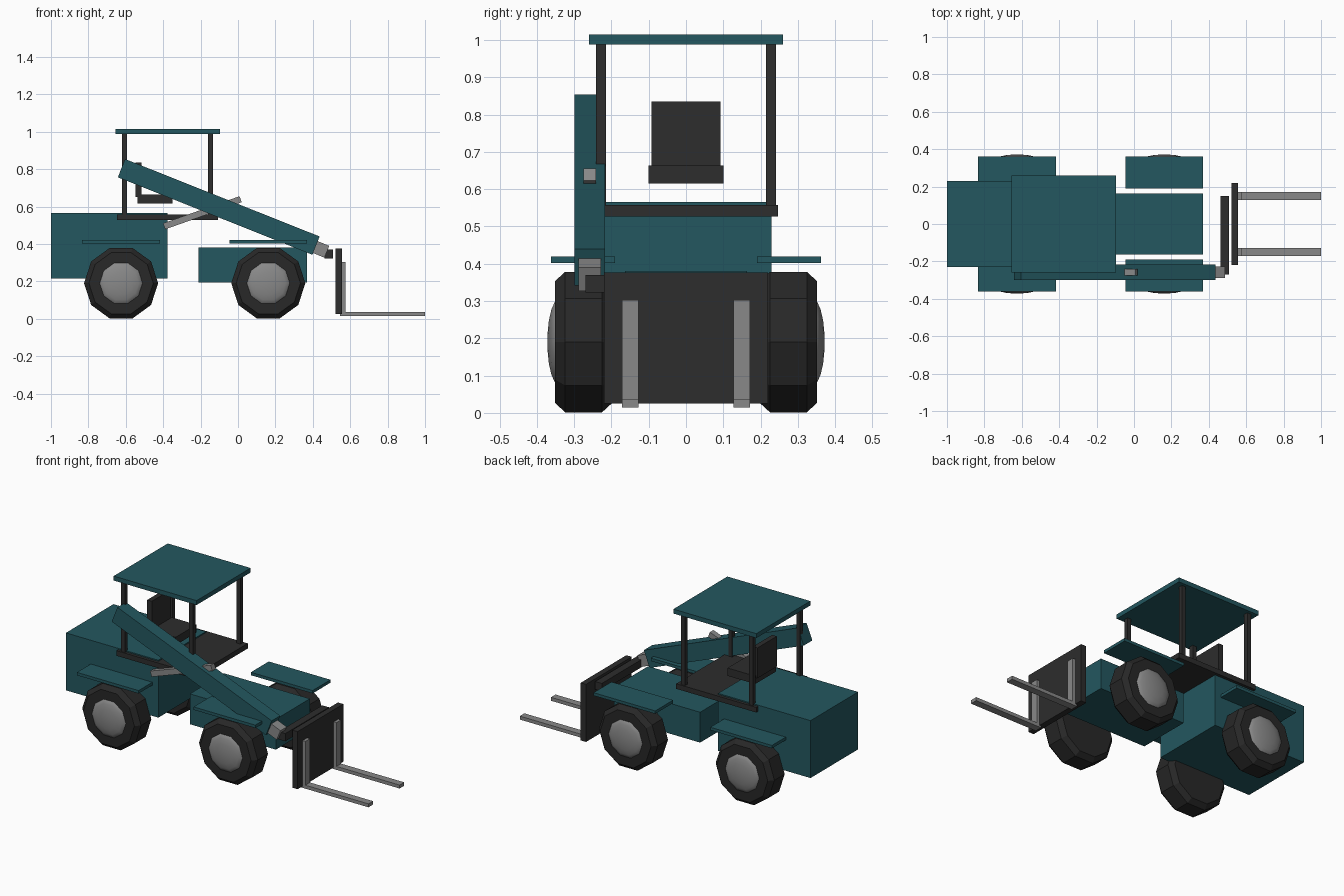
import bpy
import bmesh
from math import atan2, cos, sin, pi, hypot

cube = bpy.data.objects.get("Cube")
if cube:
    bpy.data.objects.remove(cube, do_unlink=True)


def material(name, color):
    m = bpy.data.materials.new(name)
    m.use_nodes = True
    m.diffuse_color = (*color, 1)
    m.node_tree.nodes["Principled BSDF"].inputs["Base Color"].default_value = (*color, 1)
    return m


teal = material("teal paint", (0.017, 0.096, 0.115))
dark = material("dark metal", (0.026, 0.026, 0.026))
rubber = material("tyre rubber", (0.021, 0.021, 0.021))
steel = material("grey steel", (0.25, 0.25, 0.25))


def add_object(name, bm, mat):
    bmesh.ops.recalc_face_normals(bm, faces=bm.faces)
    mesh = bpy.data.meshes.new(name)
    bm.to_mesh(mesh)
    bm.free()
    mesh.materials.append(mat)
    ob = bpy.data.objects.new(name, mesh)
    bpy.context.collection.objects.link(ob)
    return ob


def box(name, mat, xs, ys, zs):
    """Box given by its extents on each axis."""
    bm = bmesh.new()
    bmesh.ops.create_cube(bm, size=1)
    for v in bm.verts:
        v.co = [(r[0] + r[1]) / 2 + c * (r[1] - r[0]) for c, r in zip(v.co, (xs, ys, zs))]
    return add_object(name, bm, mat)


def beam(name, mat, start, end, y, width, height):
    """Slanted bar in the xz plane."""
    dx, dz = end[0] - start[0], end[1] - start[1]
    half = hypot(dx, dz) / 2
    ob = box(name, mat, (-half, half), (-width / 2, width / 2), (-height / 2, height / 2))
    ob.location = ((start[0] + end[0]) / 2, y, (start[1] + end[1]) / 2)
    ob.rotation_euler.y = -atan2(dz, dx)
    return ob


def lathe(name, mat, profile, centre, side, sides=10):
    """Turn a (distance from centre line, radius) profile about the wheel axle."""
    bm = bmesh.new()
    rings = [[bm.verts.new((r * cos(2 * pi * i / sides), side * y, r * sin(2 * pi * i / sides)))
              for i in range(sides)] for y, r in profile]
    for a, b in zip(rings, rings[1:]):
        for i in range(sides):
            j = (i + 1) % sides
            bm.faces.new((a[i], a[j], b[j], b[i]))
    bm.faces.new(rings[0])
    bm.faces.new(rings[-1])
    ob = add_object(name, bm, mat)
    ob.location = (centre[0], 0, centre[1])
    return ob


# Chassis halves
box("rear_body", teal, (-1, -0.377), (-0.229, 0.229), (0.215, 0.565))
box("front_body", teal, (-0.21, 0.37), (-0.164, 0.164), (0.195, 0.38))

# Wheels with domed hubs, and flat fenders above them
tyre_profile = [(0.198, 0.172), (0.225, 0.198), (0.324, 0.198), (0.351, 0.172)]
hub_profile = [(0.34, 0.122)] + [(0.34 + 0.032 * sin(a), 0.122 * cos(a))
                                 for a in (0.35, 0.7, 1.05, 1.4)]
for end, x in (("rear", -0.625), ("front", 0.162)):
    for side_name, s in (("left", 1), ("right", -1)):
        tag = f"{end}_{side_name}"
        lathe(f"{tag}_tyre", rubber, tyre_profile, (x, 0.19), s)
        hub = lathe(f"{tag}_hub", steel, hub_profile, (x, 0.19), s)
        for p in hub.data.polygons:
            p.use_smooth = True
        box(f"{tag}_fender", teal, (x - 0.208, x + 0.208),
            sorted((s * 0.19, s * 0.362)), (0.402, 0.42))

# Open cab
box("cab_floor", dark, (-0.647, -0.107), (-0.247, 0.247), (0.527, 0.558))
for end, x in (("rear", -0.606), ("front", -0.148)):
    for side_name, s in (("left", 1), ("right", -1)):
        y = s * 0.228
        box(f"{end}_{side_name}_post", dark, (x - 0.013, x + 0.013),
            (y - 0.013, y + 0.013), (0.55, 0.995))
box("cab_roof", teal, (-0.656, -0.097), (-0.26, 0.26), (0.988, 1.015))

# Seat
box("seat_cushion", dark, (-0.537, -0.35), (-0.1, 0.1), (0.615, 0.663))
box("seat_back", dark, (-0.547, -0.516), (-0.093, 0.093), (0.65, 0.835))

# Lifting boom on the right side
beam("boom", teal, (-0.623, 0.805), (0.417, 0.391), -0.258, 0.082, 0.105)
beam("boom_extension", steel, (0.2, 0.47), (0.475, 0.358), -0.258, 0.06, 0.068)
beam("lift_cylinder", steel, (-0.395, 0.494), (0.014, 0.639), -0.258, 0.034, 0.034)

# Fork carriage
box("carriage_bar", dark, (0.463, 0.508), (-0.27, 0.15), (0.323, 0.37))
box("carriage_plate", dark, (0.52, 0.556), (-0.22, 0.22), (0.025, 0.376))
for side_name, y in (("left", 0.15), ("right", -0.15)):
    ys = (y - 0.022, y + 0.022)
    box(f"{side_name}_fork_upright", steel, (0.553, 0.575), ys, (0.018, 0.303))
    box(f"{side_name}_fork_tine", steel, (0.545, 1), ys, (0.015, 0.036))
